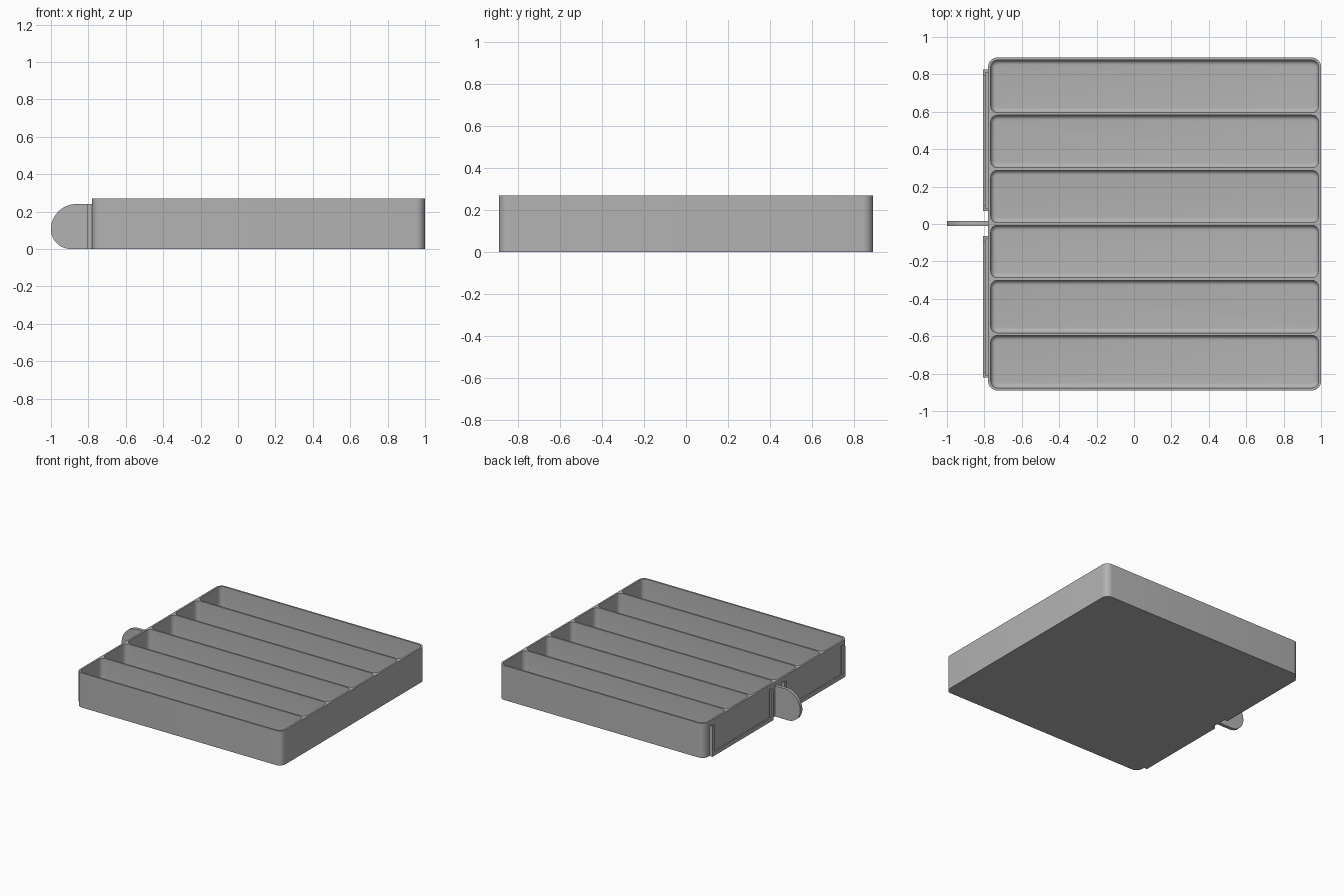
import bpy, bmesh, math
from mathutils import Matrix, Vector

if "Cube" in bpy.data.objects:
    bpy.data.objects.remove(bpy.data.objects["Cube"], do_unlink=True)

grey = bpy.data.materials.new("plain grey")
grey.use_nodes = True
GREY = (0.45, 0.45, 0.45, 1)
grey.diffuse_color = GREY
grey.node_tree.nodes["Principled BSDF"].inputs["Base Color"].default_value = GREY

X0, X1, Y, H = -0.78, 1.0, 0.89, 0.27      # tray extents
WALL, DIVIDER, FLOOR, COUNT = 0.014, 0.014, 0.015, 6


def add_box(bm, lo, hi, corner=0, bottom=0):
    """Box from corner to corner, with rounded upright and bottom edges."""
    part = bmesh.new()
    lo, hi = Vector(lo), Vector(hi)
    bmesh.ops.create_cube(part, size=1, matrix=Matrix.Translation((lo + hi) / 2)
                          @ Matrix.Diagonal((*(hi - lo), 1)))
    if corner:
        upright = [e for e in part.edges
                   if abs(e.verts[0].co.z - e.verts[1].co.z) > 1e-4]
        bmesh.ops.bevel(part, geom=upright, offset=corner, segments=8,
                        affect='EDGES', profile=0.5)
    if bottom:
        rim = [e for e in part.edges if all(v.co.z < lo.z + 1e-4 for v in e.verts)]
        bmesh.ops.bevel(part, geom=rim, offset=bottom, segments=6,
                        affect='EDGES', profile=0.5)
    mesh = bpy.data.meshes.new("temporary")
    part.to_mesh(mesh)
    part.free()
    bm.from_mesh(mesh)
    bpy.data.meshes.remove(mesh)


def finish(bm, name):
    bmesh.ops.recalc_face_normals(bm, faces=bm.faces)
    mesh = bpy.data.meshes.new(name)
    bm.to_mesh(mesh)
    bm.free()
    mesh.materials.append(grey)
    obj = bpy.data.objects.new(name, mesh)
    bpy.context.collection.objects.link(obj)
    return obj


def smooth(obj):
    bpy.ops.object.select_all(action='DESELECT')
    obj.select_set(True)
    bpy.context.view_layer.objects.active = obj
    bpy.ops.object.shade_smooth_by_angle(angle=math.radians(30))


# Tray with a row of rounded pockets cut into it
bm = bmesh.new()
add_box(bm, (X0, -Y, 0), (X1, Y, H), corner=0.05)
tray = finish(bm, "tray")

bm = bmesh.new()
width = (2 * (Y - WALL) - (COUNT - 1) * DIVIDER) / COUNT
for i in range(COUNT):
    y = -Y + WALL + i * (width + DIVIDER)
    add_box(bm, (X0 + WALL, y, FLOOR), (X1 - WALL, y + width, H + 0.1),
            corner=0.036, bottom=0.025)
pockets = finish(bm, "pocket_cutter")
pockets.hide_render = True

cut = tray.modifiers.new("pockets", 'BOOLEAN')
cut.operation = 'DIFFERENCE'
cut.solver = 'EXACT'
cut.object = pockets
bpy.context.view_layer.objects.active = tray
bpy.ops.object.modifier_apply(modifier=cut.name)
bpy.data.objects.remove(pockets, do_unlink=True)
smooth(tray)

# Pull tab: upright plate with rounded outer corners
TAB_H, R_TOP, R_LOW = 0.24, 0.135, 0.105
outline = [(X0 + 0.005, 0), (X0 + 0.005, TAB_H)]
for r, z, start in ((R_TOP, TAB_H - R_TOP, 90), (R_LOW, R_LOW, 180)):
    for i in range(13):
        a = math.radians(start + 90 * i / 12)
        outline.append((-1 + r + r * math.cos(a), z + r * math.sin(a)))
bm = bmesh.new()
face = bm.faces.new([bm.verts.new((x, -0.011, z)) for x, z in outline])
out = bmesh.ops.extrude_face_region(bm, geom=[face])
bmesh.ops.translate(bm, vec=(0, 0.026, 0),
                    verts=[v for v in out["geom"] if isinstance(v, bmesh.types.BMVert)])
bmesh.ops.remove_doubles(bm, verts=bm.verts, dist=1e-5)
smooth(finish(bm, "pull_tab"))

# Label holders: open-topped slots with a lip, one on each side of the tab
XO, XL = -0.807, -0.795                    # outer face and back of the lip
for name, a, b in (("label_holder_back", 0.07, 0.825),
                   ("label_holder_front", -0.82, -0.065)):
    bm = bmesh.new()
    add_box(bm, (XL, a, 0), (X0 + 0.005, b, 0.014))           # ledge
    add_box(bm, (XO, a, 0), (XL, b, 0.03))                    # bottom lip
    for lo, hi, post in ((a, a + 0.03, a), (b - 0.03, b, b - 0.014)):
        add_box(bm, (XO, lo, 0.03), (XL, hi, TAB_H))          # side lip
        add_box(bm, (XL, post, 0.014), (X0 + 0.005, post + 0.014, TAB_H))
    finish(bm, name)
